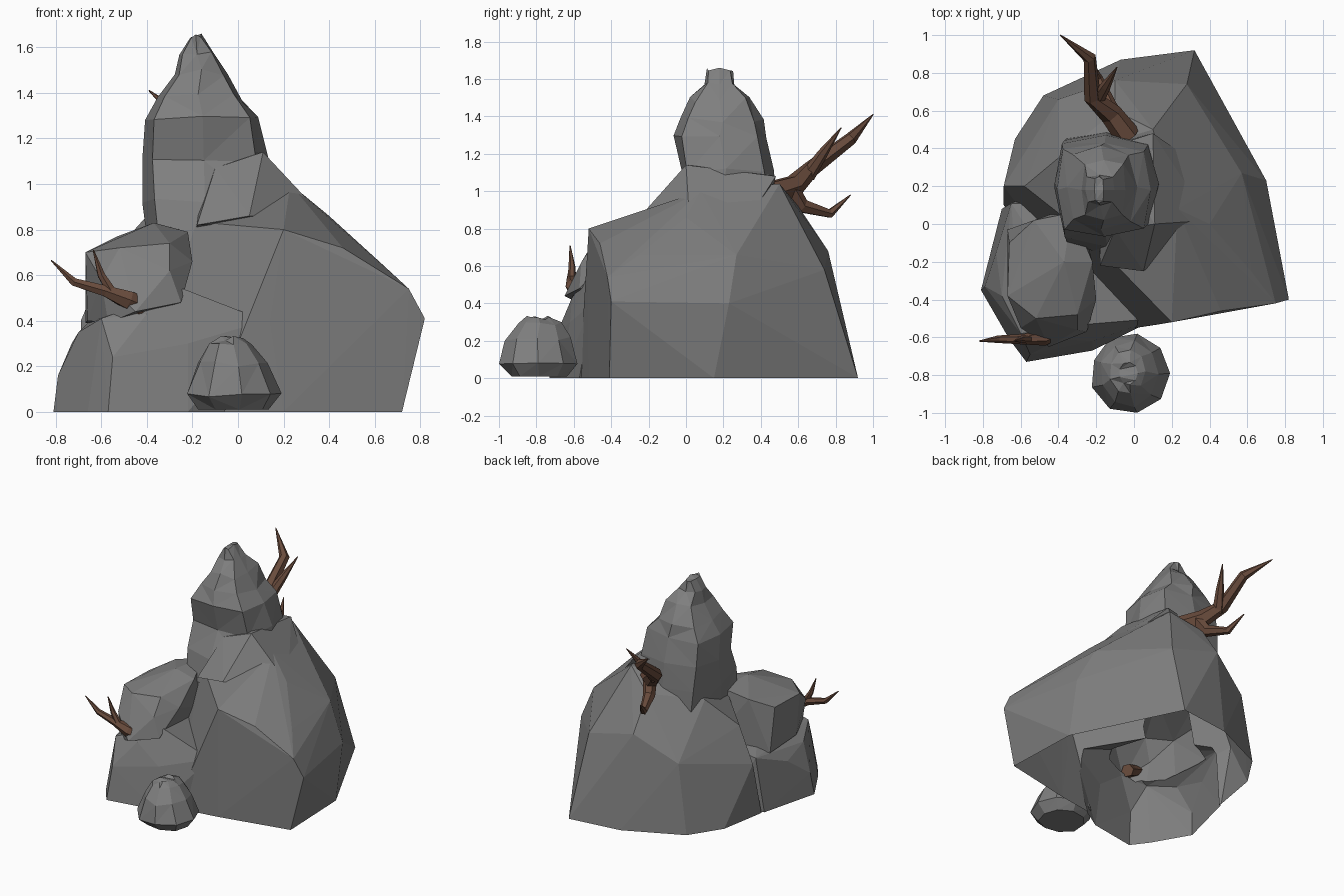
import bpy, bmesh, math, random
from mathutils import Vector

if "Cube" in bpy.data.objects:
    bpy.data.objects.remove(bpy.data.objects["Cube"])

random.seed(4)


def material(name, colour):
    m = bpy.data.materials.new(name)
    m.diffuse_color = (*colour, 1)
    m.use_nodes = True
    m.node_tree.nodes["Principled BSDF"].inputs["Base Color"].default_value = m.diffuse_color
    return m


STONE = material("grey stone", (0.21, 0.21, 0.21))
WOOD = material("brown wood", (0.14, 0.07, 0.045))


def finish(bm, name, mat):
    """Orient the faces and make the object."""
    bmesh.ops.recalc_face_normals(bm, faces=bm.faces[:])
    mesh = bpy.data.meshes.new(name)
    bm.to_mesh(mesh)
    bm.free()
    mesh.materials.append(mat)
    ob = bpy.data.objects.new(name, mesh)
    bpy.context.collection.objects.link(ob)
    return ob


def hull(name, points):
    """Faceted rock mass wrapped around a few corner points."""
    bm = bmesh.new()
    for p in points:
        bm.verts.new(p)
    bmesh.ops.convex_hull(bm, input=bm.verts[:])
    loose = [v for v in bm.verts if not v.link_faces]
    bmesh.ops.delete(bm, geom=loose, context='VERTS')
    return finish(bm, name, STONE)


def skin(bm, rings):
    """Join equal-length vertex rings with quads and cap both ends."""
    n = len(rings[0])
    for a, b in zip(rings, rings[1:]):
        for i in range(n):
            j = (i + 1) % n
            bm.faces.new((a[i], a[j], b[j], b[i]))
    bm.faces.new(rings[0][::-1])
    bm.faces.new(rings[-1])


def stack(name, levels, sides, rough, power=1.0):
    """Rough rock column: each level is z, x min, x max, y min, y max."""
    def squared(t):
        return 0 if abs(t) < 1e-6 else math.copysign(abs(t) ** power, t)
    bm = bmesh.new()
    rings = []
    for z, x0, x1, y0, y1 in levels:
        ring = []
        for i in range(sides):
            a = math.tau * i / sides
            k = 1 + random.uniform(-rough, rough)
            dz = random.uniform(-rough, rough) * 0.3 if z > 0.02 else 0
            ring.append(bm.verts.new(((x0 + x1) / 2 + k * (x1 - x0) / 2 * squared(math.cos(a)),
                                      (y0 + y1) / 2 + k * (y1 - y0) / 2 * squared(math.sin(a)),
                                      z + dz)))
        rings.append(ring)
    skin(bm, rings)
    bmesh.ops.triangulate(bm, faces=bm.faces[:])
    return finish(bm, name, STONE)


def branch(name, limbs, sides=6):
    """Tapered limbs, each a list of (x, y, z, radius)."""
    bm = bmesh.new()
    for limb in limbs:
        pts = [Vector(p[:3]) for p in limb]
        rings = []
        for i, p in enumerate(pts):
            d = (pts[min(i + 1, len(pts) - 1)] - pts[max(i - 1, 0)]).normalized()
            q = d.to_track_quat('Z', 'Y')
            r = limb[i][3]
            rings.append([bm.verts.new(p + q @ Vector((r * math.cos(math.tau * k / sides),
                                                       r * math.sin(math.tau * k / sides), 0)))
                          for k in range(sides)])
        skin(bm, rings)
    return finish(bm, name, WOOD)


def fuse(base, parts):
    """Union the parts into one shell, then open its underside."""
    for p in parts:
        mod = base.modifiers.new("union", 'BOOLEAN')
        mod.operation, mod.solver, mod.object = 'UNION', 'EXACT', p
    deps = bpy.context.evaluated_depsgraph_get()
    bm = bmesh.new()
    bm.from_mesh(base.evaluated_get(deps).to_mesh())
    base.modifiers.clear()
    under = [f for f in bm.faces if all(v.co.z < 0.005 for v in f.verts)]
    bmesh.ops.delete(bm, geom=under, context='FACES')
    bm.to_mesh(base.data)
    bm.free()
    for p in parts:
        bpy.data.objects.remove(p)


# Broad main mass
main = hull("main_rock", [
    (0.72, -0.41, 0), (0.2, -0.52, 0), (-0.12, -0.57, 0), (-0.69, 0.1, 0),
    (-0.63, 0.45, 0), (-0.48, 0.68, 0), (-0.07, 0.87, 0), (0.32, 0.92, 0), (0.7, 0.15, 0),
    (0.82, -0.4, 0.41), (0.75, -0.42, 0.54), (0.7, 0.23, 0.4), (0.14, -0.53, 0.4),
    (0.62, -0.25, 0.66), (0.57, 0.27, 0.66), (0.28, 0.74, 0.58), (0.46, -0.46, 0.72),
    (0.2, -0.52, 0.8), (0.4, 0.0, 0.86), (0.23, 0.08, 1.0),
    (0.1, 0.5, 1.04), (-0.1, 0.76, 0.68), (-0.4, 0.66, 0.5),
    (-0.1, 0.6, 0.92), (-0.69, 0.2, 0.4), (-0.58, 0.2, 0.66), (-0.4, 0.35, 0.86),
    (-0.25, -0.06, 0.84)])

# Ridge that carries the slope up to the spire
ridge = hull("ridge", [
    (0.11, 0.0, 1.14), (0.1, 0.48, 1.08), (0.4, 0.02, 0.83), (0.36, 0.3, 0.8),
    (0.05, -0.25, 0.86), (-0.18, -0.22, 0.82), (-0.2, 0.4, 0.75),
    (-0.1, -0.03, 1.07), (-0.15, 0.4, 1.1)])

# Spire rising to a blunt peak
spire = stack("spire", [
    (0.75, -0.39, 0.12, -0.17, 0.50),
    (0.93, -0.41, 0.12, -0.12, 0.49),
    (1.11, -0.42, 0.12, -0.03, 0.46),
    (1.29, -0.41, 0.10, -0.07, 0.43),
    (1.38, -0.36, 0.01, -0.02, 0.41),
    (1.49, -0.28, -0.04, 0.02, 0.34),
    (1.58, -0.26, -0.10, 0.10, 0.26),
    (1.645, -0.21, -0.16, 0.11, 0.25)], 8, 0.05, 0.55)

# Left outcrop: wide foot with an overhanging block on top
foot = hull("outcrop_foot", [
    (-0.81, -0.35, 0), (-0.66, -0.61, 0), (-0.57, -0.73, 0), (-0.22, -0.67, 0),
    (-0.06, -0.57, 0), (-0.1, -0.2, 0), (-0.70, 0.08, 0), (-0.45, 0.2, 0),
    (-0.79, -0.33, 0.16), (-0.73, -0.15, 0.3),
    (-0.55, -0.69, 0.24), (-0.22, -0.62, 0.3), (-0.7, -0.38, 0.35), (-0.6, -0.58, 0.41),
    (-0.4, -0.61, 0.43), (-0.24, -0.53, 0.54), (0.12, -0.5, 0.4),
    (-0.3, 0.1, 0.45), (-0.65, 0.11, 0.4)])
block = hull("outcrop_block", [
    (-0.66, -0.35, 0.4), (-0.57, -0.55, 0.39), (-0.45, -0.65, 0.44), (-0.25, -0.57, 0.48),
    (-0.67, -0.03, 0.39), (-0.3, 0.1, 0.45), (-0.67, -0.38, 0.7), (-0.6, -0.55, 0.58),
    (-0.3, -0.56, 0.62), (-0.2, -0.4, 0.66), (-0.52, -0.5, 0.72), (-0.3, -0.48, 0.74),
    (-0.66, -0.1, 0.7), (-0.53, 0.02, 0.77), (-0.37, -0.2, 0.83), (-0.22, -0.2, 0.79),
    (-0.33, 0.06, 0.82)])
fuse(main, [ridge, spire, foot, block])

# Small loose boulder in front
stack("boulder", [
    (0.01, -0.18, 0.14, -0.94, -0.63),
    (0.07, -0.23, 0.19, -1.00, -0.58),
    (0.21, -0.18, 0.13, -0.97, -0.62),
    (0.29, -0.13, 0.06, -0.90, -0.66),
    (0.325, -0.08, 0.02, -0.85, -0.73)], 9, 0.04)

# Bare branches growing from the rock
branch("back_branch", [
    [(-0.03, 0.46, 0.99, .07), (-0.12, 0.58, 1.03, .06), (-0.22, 0.67, 1.12, .046),
     (-0.235, 0.88, 1.28, .035), (-0.39, 1.0, 1.41, .003)],
    [(-0.2, 0.65, 1.08, .04), (-0.15, 0.73, 1.2, .028), (-0.09, 0.83, 1.34, .003)],
    [(-0.09, 0.55, 1.03, .05), (-0.13, 0.62, 0.92, .042), (-0.19, 0.77, 0.88, .026),
     (-0.24, 0.88, 0.98, .003)]])
branch("front_branch", [
    [(-0.42, -0.57, 0.46, .045), (-0.48, -0.6, 0.49, .045), (-0.58, -0.61, 0.53, .028),
     (-0.72, -0.61, 0.57, .02), (-0.82, -0.62, 0.665, .003)],
    [(-0.55, -0.61, 0.52, .024), (-0.6, -0.61, 0.6, .018), (-0.635, -0.62, 0.71, .003)]])
